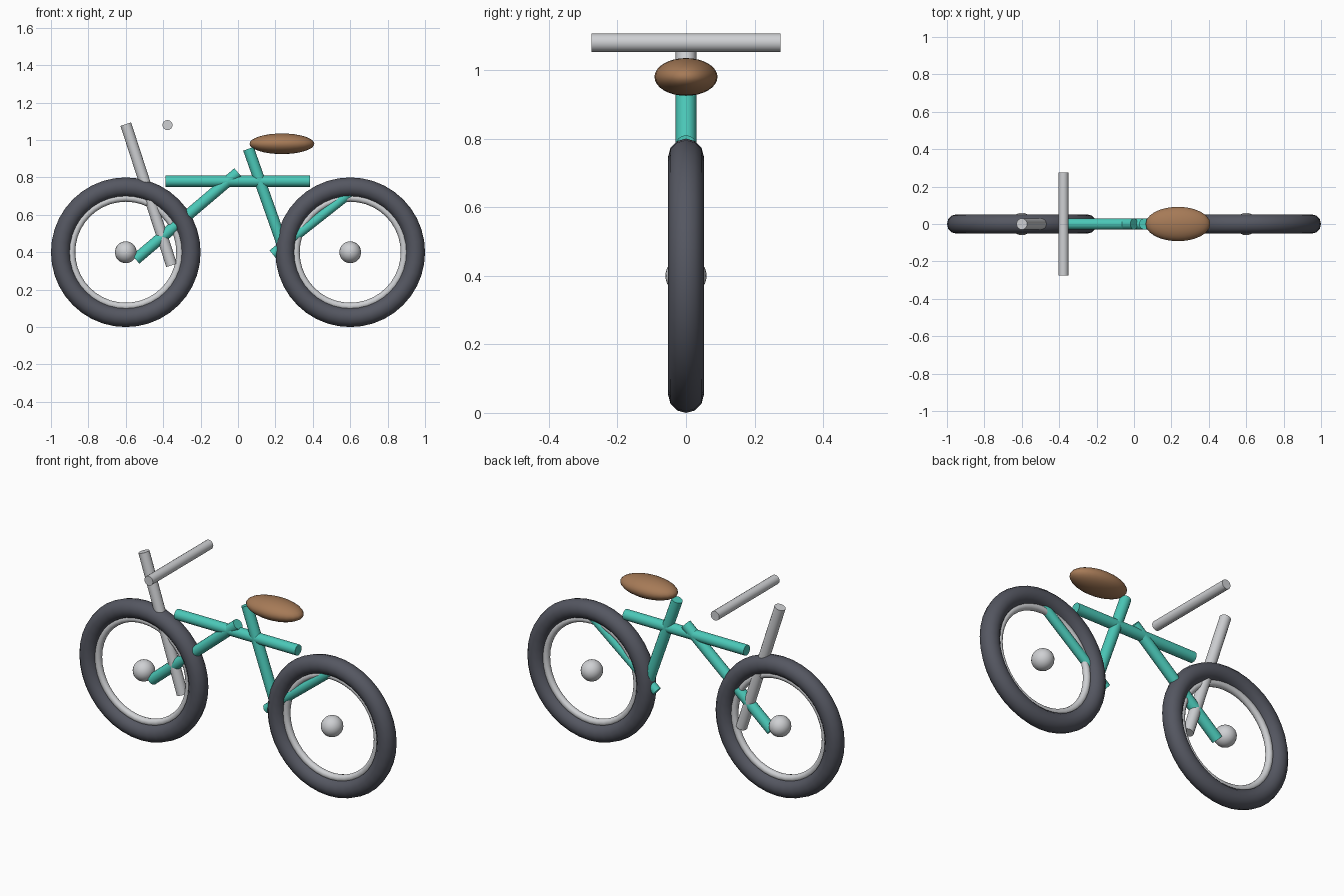
import bpy, math
from mathutils import Vector

if "Cube" in bpy.data.objects:
    bpy.data.objects.remove(bpy.data.objects["Cube"])


def material(name, rgb):
    m = bpy.data.materials.new(name)
    m.diffuse_color = (*rgb, 1.0)
    m.use_nodes = True
    m.node_tree.nodes["Principled BSDF"].inputs["Base Color"].default_value = m.diffuse_color
    return m


RUBBER = material("dark grey rubber", (0.09, 0.095, 0.12))
METAL = material("silver metal", (0.62, 0.63, 0.65))
TEAL = material("teal paint", (0.07, 0.58, 0.48))
LEATHER = material("brown leather", (0.38, 0.195, 0.095))


def finish(name, mat):
    ob = bpy.context.object
    ob.name = name
    ob.data.materials.append(mat)
    bpy.ops.object.shade_smooth_by_angle(angle=math.radians(40))
    return ob


def tube(name, a, b, radius, mat):
    """Capped cylinder between two points."""
    a, b = Vector(a), Vector(b)
    d = b - a
    bpy.ops.mesh.primitive_cylinder_add(
        vertices=16, radius=radius, depth=d.length, location=(a + b) / 2,
        rotation=d.to_track_quat('Z', 'Y').to_euler())
    return finish(name, mat)


def ring(name, x, major, minor, mat):
    bpy.ops.mesh.primitive_torus_add(
        major_segments=40, minor_segments=12, major_radius=major,
        minor_radius=minor, location=(x, 0, 0.4), rotation=(math.pi / 2, 0, 0))
    return finish(name, mat)


def ball(name, loc, size, mat):
    bpy.ops.mesh.primitive_uv_sphere_add(segments=24, ring_count=16, radius=1, location=loc)
    bpy.context.object.scale = size
    bpy.ops.object.transform_apply(location=False, rotation=False, scale=True)
    return finish(name, mat)


# Wheels: tyre, rim and hub
for side, x in (("front", -0.6), ("rear", 0.6)):
    ring(side + "_tyre", x, 0.348, 0.052, RUBBER)
    ring(side + "_rim", x, 0.29, 0.02, METAL)
    ball(side + "_hub", (x, 0, 0.4), (0.058, 0.06, 0.058), METAL)

# Frame tubes
tube("top_tube", (-0.387, 0, 0.78), (0.384, 0, 0.78), 0.03, TEAL)
tube("down_tube", (-0.547, 0, 0.362), (0.0, 0, 0.826), 0.03, TEAL)
tube("seat_tube", (0.056, 0, 0.953), (0.262, 0, 0.37), 0.03, TEAL)
tube("rear_stay", (0.185, 0, 0.39), (0.61, 0, 0.725), 0.026, TEAL)

# Fork and handlebar
tube("fork", (-0.6, 0, 1.085), (-0.355, 0, 0.33), 0.03, METAL)
tube("handlebar", (-0.377, -0.275, 1.08), (-0.377, 0.275, 1.08), 0.027, METAL)

# Saddle
ball("saddle", (0.235, 0, 0.98), (0.173, 0.092, 0.055), LEATHER)
